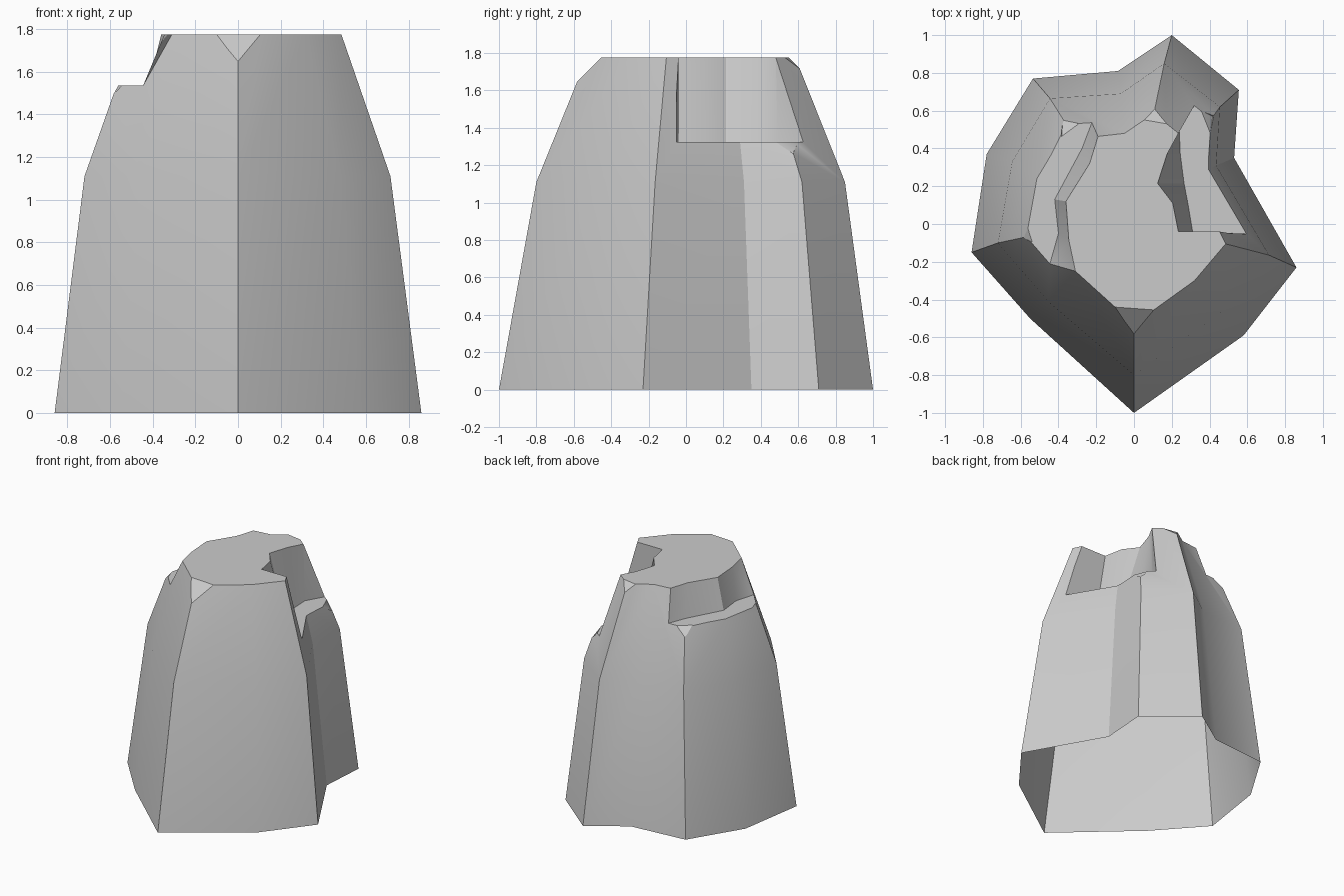
import bpy, bmesh, math
from mathutils import Vector

if "Cube" in bpy.data.objects:
    bpy.data.objects.remove(bpy.data.objects["Cube"])

TOP = 1.775


def loft(name, layers):
    """Closed solid through stacked rings of 3D points."""
    bm = bmesh.new()
    rings = [[bm.verts.new(p) for p in layer] for layer in layers]
    n = len(rings[0])
    for a, b in zip(rings, rings[1:]):
        for i in range(n):
            j = (i + 1) % n
            bm.faces.new((a[i], a[j], b[j], b[i]))
    bm.faces.new(rings[0][::-1])
    bm.faces.new(rings[-1])
    bmesh.ops.recalc_face_normals(bm, faces=bm.faces)
    mesh = bpy.data.meshes.new(name)
    bm.to_mesh(mesh)
    bm.free()
    obj = bpy.data.objects.new(name, mesh)
    bpy.context.collection.objects.link(obj)
    return obj


def ring(points, z):
    return [(x, y, z) for x, y in points]


def cut(body, cutter):
    """Subtract a cutter from the body, then discard it."""
    cutter.hide_render = True
    bpy.context.view_layer.objects.active = body
    mod = body.modifiers.new("cut", 'BOOLEAN')
    mod.operation = 'DIFFERENCE'
    mod.solver = 'EXACT'
    mod.object = cutter
    bpy.ops.object.modifier_apply(modifier=mod.name)
    bpy.data.objects.remove(cutter)


def notch(body, floor, rim, z):
    cut(body, loft("notch_cutter", [ring(floor, z), ring(rim, TOP), ring(rim, 2.1)]))


def chip(body, *tri):
    """Shave a corner off along the plane of three points."""
    tri = [Vector(p) for p in tri]
    mid = sum(tri, Vector()) / 3
    normal = (tri[1] - tri[0]).cross(tri[2] - tri[0]).normalized()
    if normal.z < 0:
        normal.negate()
    base = [mid + (p - mid) * 1.3 for p in tri]
    cut(body, loft("chip_cutter", [base, [p + normal * 0.15 for p in base]]))


# Main boulder: ground outline, shoulder, flat top
foot = [(0, -1), (.58, -.59), (.86, -.23), (.53, .35), (.555, .71), (.2, 1),
        (-.085, .81), (-.535, .77), (-.78, .37), (-.86, -.15), (-.55, -.5)]
shoulder = [(0, -.8), (.48, -.455), (.715, -.165), (.435, .31), (.455, .62), (.16, .85),
            (-.07, .69), (-.445, .665), (-.645, .33), (-.72, -.1), (-.455, -.41)]
crown = [(0, -.53), (.32, -.3), (.485, -.105), (.31, .245), (.31, .42), (.105, .585),
         (-.05, .48), (-.31, .45), (-.44, .19), (-.485, -.05), (-.31, -.25)]
rock = loft("rock", [ring(foot, 0), ring(shoulder, 1.11), ring(crown, TOP)])

# Deep ledge on the right
notch(rock,
      [(.31, -.04), (.285, .11), (.265, .215), (.245, .37), (.24, .49), (.39, .75), (.9, .75), (.9, -.065)],
      [(.235, -.04), (.205, .11), (.125, .215), (.175, .37), (.235, .48), (.39, .75), (.9, .75), (.9, -.04)],
      1.325)

# Shallow ledge on the left
notch(rock,
      [(-.49, -.37), (-.445, -.21), (-.4, -.05), (-.42, .13), (-.275, .4), (-.22, .545), (-.18, .65), (-1, .65), (-1, -.37)],
      [(-.29, -.37), (-.31, -.25), (-.345, -.085), (-.36, .12), (-.235, .32), (-.19, .465), (-.16, .55), (-1, .65), (-1, -.37)],
      1.535)

# Chipped corners on the top and on the ledges
chip(rock, (0, -.58, 1.65), (-.1, -.44, TOP), (.11, -.455, TOP))
chip(rock, (.11, .61, 1.715), (.06, .55, TOP), (.175, .53, TOP))
chip(rock, (-.37, .55, 1.47), (-.3, .525, 1.535), (-.375, .47, 1.535))
chip(rock, (-.58, -.07, 1.5), (-.56, -.03, 1.535), (-.54, -.09, 1.535))
chip(rock, (.41, .565, 1.27), (.4, .49, 1.325), (.36, .59, 1.325))

# Open underside
bm = bmesh.new()
bm.from_mesh(rock.data)
under = [f for f in bm.faces if all(v.co.z < 0.01 for v in f.verts)]
bmesh.ops.delete(bm, geom=under, context='FACES')
bm.to_mesh(rock.data)
bm.free()

bpy.context.view_layer.objects.active = rock
rock.select_set(True)
bpy.ops.object.shade_smooth_by_angle(angle=math.radians(30))
